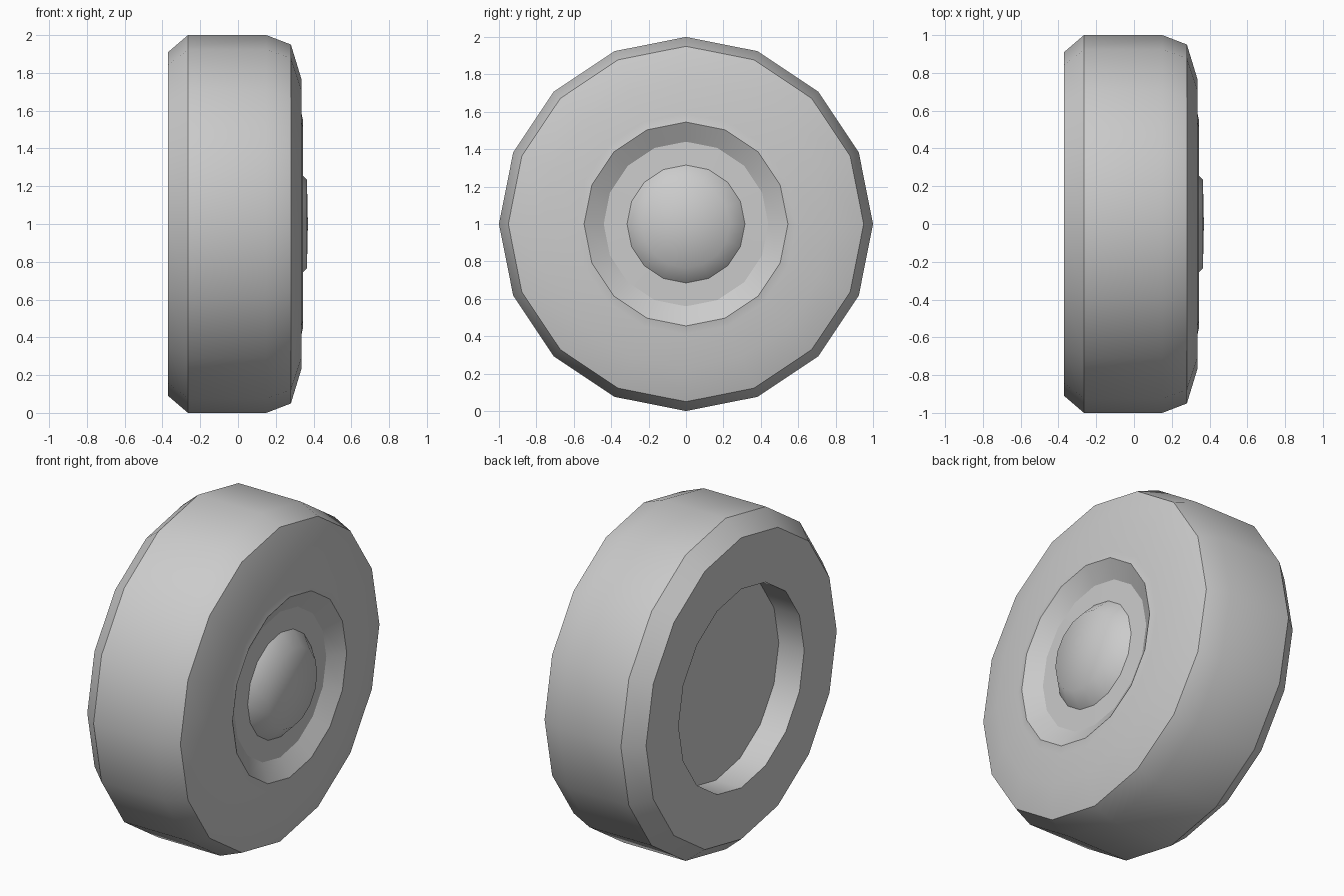
import bpy, bmesh, math

if "Cube" in bpy.data.objects:
    bpy.data.objects.remove(bpy.data.objects["Cube"])

SIDES = 16
AXLE_Z = 1.0


def lathe(name, profile, sharp=(), centre_x=None):
    """Spin (x, radius) points about the X axle; sharp lists hard-edged rings."""
    bm = bmesh.new()
    rings = []
    for x, r in profile:
        ring = []
        for i in range(SIDES):
            a = 2 * math.pi * i / SIDES
            ring.append(bm.verts.new((x, r * math.cos(a), r * math.sin(a))))
        rings.append(ring)
    for a, b in zip(rings, rings[1:]):
        for i in range(SIDES):
            j = (i + 1) % SIDES
            bm.faces.new((a[i], a[j], b[j], b[i]))
    if centre_x is not None:
        c = bm.verts.new((centre_x, 0, 0))
        last = rings[-1]
        for i in range(SIDES):
            bm.faces.new((last[i], last[(i + 1) % SIDES], c))
    for f in bm.faces:
        f.smooth = True
    for k in sharp:
        for i in range(SIDES):
            e = bm.edges.get((rings[k][i], rings[k][(i + 1) % SIDES]))
            e.smooth = False
    mesh = bpy.data.meshes.new(name)
    bm.to_mesh(mesh)
    bm.free()
    obj = bpy.data.objects.new(name, mesh)
    obj.location.z = AXLE_Z
    bpy.context.collection.objects.link(obj)
    return obj


# Tyre: front lip, sidewall, tread, chamfered back and rear flat ring
lathe("tyre", [(0.345, 0.545), (0.335, 0.59), (0.335, 0.77), (0.28, 0.95),
               (0.15, 1.0), (-0.265, 1.0), (-0.37, 0.91), (-0.37, 0.60)][::-1],
      sharp=(1, 2, 4))

# Rear recess: straight wall and flat floor
lathe("rear_recess", [(-0.37, 0.60), (-0.20, 0.60)][::-1][::-1], sharp=(1,),
      centre_x=-0.20).data.flip_normals()

# Hub: sunken dish with a rounded cap
lathe("hub_cap", [(0.345, 0.545), (0.282, 0.44), (0.285, 0.315),
                  (0.365, 0.235)], sharp=(1, 2), centre_x=0.37)

# Outward normals across each shell
for name, outward in (("tyre", None), ("rear_recess", -1), ("hub_cap", 1)):
    mesh = bpy.data.objects[name].data
    if outward is None:
        tread = max(mesh.polygons, key=lambda p: p.area)
        wrong = tread.normal.y * tread.center.y + tread.normal.z * tread.center.z < 0
    else:
        wrong = mesh.polygons[-1].normal.x * outward < 0
    if wrong:
        mesh.flip_normals()
